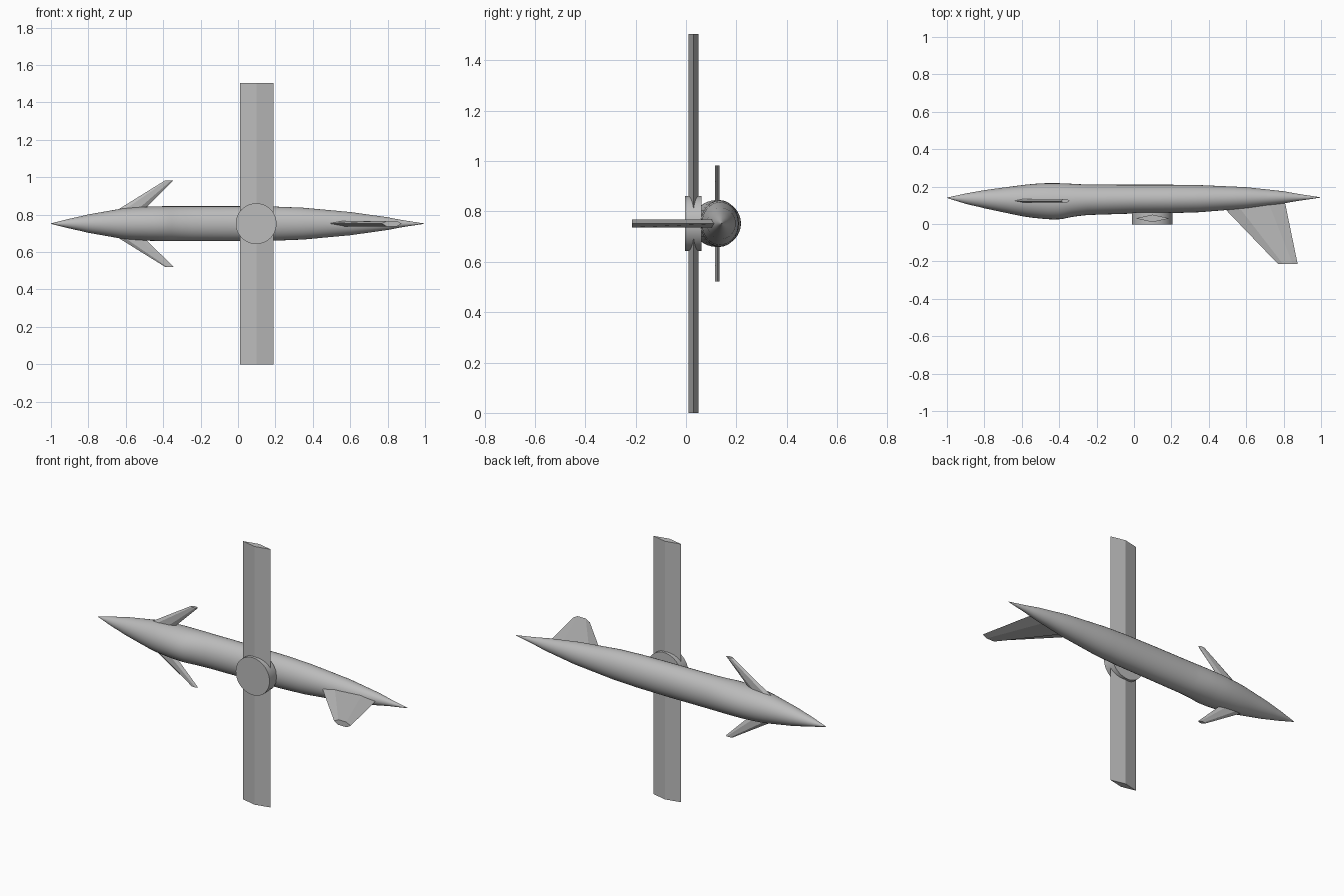
import bpy, bmesh, math
from mathutils import Vector

if "Cube" in bpy.data.objects:
    bpy.data.objects.remove(bpy.data.objects["Cube"])

grey = bpy.data.materials.new("light grey")
grey.diffuse_color = (0.5, 0.5, 0.5, 1)
grey.use_nodes = True
grey.node_tree.nodes["Principled BSDF"].inputs["Base Color"].default_value = grey.diffuse_color
ZC = 0.752  # height of the fuselage axis


def finish(name, bm, smooth=False):
    bmesh.ops.recalc_face_normals(bm, faces=bm.faces)
    me = bpy.data.meshes.new(name)
    bm.to_mesh(me)
    bm.free()
    me.materials.append(grey)
    ob = bpy.data.objects.new(name, me)
    bpy.context.collection.objects.link(ob)
    if smooth:
        bpy.ops.object.select_all(action='DESELECT')
        ob.select_set(True)
        bpy.context.view_layer.objects.active = ob
        bpy.ops.object.shade_smooth_by_angle(angle=math.radians(35))
    return ob


def loft(name, rings, smooth=False):
    """Skin a list of equal-length rings and cap both ends."""
    bm = bmesh.new()
    vs = [[bm.verts.new(p) for p in r] for r in rings]
    n = len(rings[0])
    for a, b in zip(vs, vs[1:]):
        for i in range(n):
            j = (i + 1) % n
            bm.faces.new((a[i], a[j], b[j], b[i]))
    bm.faces.new(vs[0])
    bm.faces.new(vs[-1])
    return finish(name, bm, smooth)


def blade(name, root, tip, thick_axis, half):
    """Thin fin with bevelled leading and trailing edges; root/tip = (front, rear)."""
    t = Vector(thick_axis) * half
    rings = []
    for f, r in (root, tip):
        f, r = Vector(f), Vector(r)
        a, b = f.lerp(r, 0.25), f.lerp(r, 0.75)
        rings.append([f, a + t, b + t, r, b - t, a - t])
    return loft(name, rings)


# Fuselage stations: x, y front side, y back side, half height
stations = [(-1, .139, .141, .001), (-.9, .108, .163, .026), (-.8, .084, .181, .049),
            (-.63, .048, .204, .079), (-.5, .029, .217, .090), (-.4, .025, .218, .093),
            (-.33, .038, .215, .093), (-.25, .048, .211, .093), (0, .056, .210, .093),
            (.2, .058, .210, .091), (.35, .063, .208, .085), (.6, .083, .197, .062),
            (.8, .110, .175, .034), (.93, .131, .153, .011), (.995, .141, .143, .001)]


def catmull(p0, p1, p2, p3, t):
    m1 = (p2 - p0) / 2
    m2 = (p3 - p1) / 2
    return (p1 * (2*t**3 - 3*t**2 + 1) + p2 * (3*t**2 - 2*t**3)
            + m1 * (t**3 - 2*t**2 + t) + m2 * (t**3 - t**2))


rings = []
S = [Vector(s) for s in stations]
for k in range(len(S) - 1):
    p0, p1, p2, p3 = S[max(k-1, 0)], S[k], S[k+1], S[min(k+2, len(S)-1)]
    for t in (0, 1/3, 2/3):
        # x stays linear, only the section sizes are eased
        w = catmull(p0, p1, p2, p3, t) if 0 < k < len(S) - 2 and p2.x - p1.x < .14 else p1.lerp(p2, t)
        w[0] = p1.x + (p2.x - p1.x) * t
        rings.append(w)
rings.append(S[-1])
N = 32
loft("fuselage", [[(x, (a + b) / 2 + (b - a) / 2 * math.cos(2 * math.pi * i / N),
                    ZC + h * math.sin(2 * math.pi * i / N)) for i in range(N)]
                  for x, a, b, h in rings], smooth=True)

# Straight diamond-section wing turned across the body
loft("wing", [[(.01, .03, z), (.1, .01, z), (.19, .03, z), (.1, .05, z)] for z in (0, 1.504)])

# Round pivot between wing and fuselage
loft("wing_pivot", [[(.097 + .109 * math.cos(2 * math.pi * i / 48), y,
                      ZC + .109 * math.sin(2 * math.pi * i / 48)) for i in range(48)]
                    for y in (-.004, .062)], smooth=True)

# Swept tail fin
blade("tail_fin", ((.42, .15, ZC), (.80, .15, ZC)),
      ((.77, -.214, ZC), (.875, -.214, ZC)), (0, 0, 1), .015)

# Pair of small swept foreplanes near the nose
for name, s in (("upper_foreplane", 1), ("lower_foreplane", -1)):
    blade(name, ((-.685, .124, ZC + s * .048), (-.53, .124, ZC + s * .048)),
          ((-.39, .124, ZC + s * .231), (-.345, .124, ZC + s * .231)), (0, 1, 0), .009)
